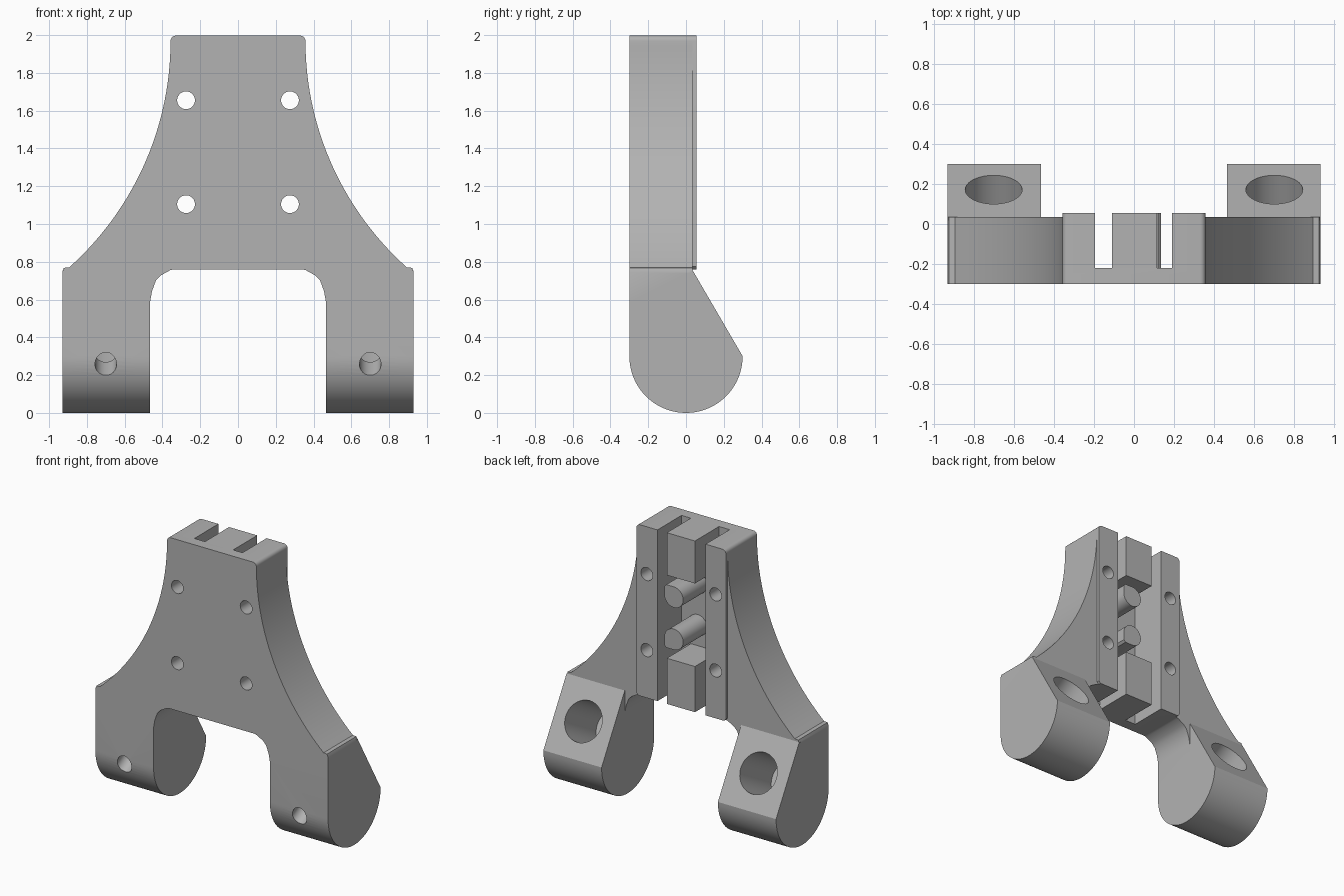
import bpy, bmesh
from math import cos, sin, pi, sqrt, atan2
from mathutils import Matrix, Vector

if "Cube" in bpy.data.objects:
    bpy.data.objects.remove(bpy.data.objects["Cube"])

grey = bpy.data.materials.new("plain grey")
grey.use_nodes = True
COLOUR = (0.45, 0.45, 0.45, 1)
grey.diffuse_color = COLOUR
grey.node_tree.nodes["Principled BSDF"].inputs["Base Color"].default_value = COLOUR


def finish(name, bm):
    bmesh.ops.recalc_face_normals(bm, faces=bm.faces)
    mesh = bpy.data.meshes.new(name)
    bm.to_mesh(mesh)
    bm.free()
    mesh.materials.append(grey)
    obj = bpy.data.objects.new(name, mesh)
    bpy.context.collection.objects.link(obj)
    return obj


def extrude(name, points, axis, lo, hi):
    """Extrude a closed outline along x (points are y, z) or y (points are x, z)."""
    bm = bmesh.new()
    place = (lambda a, b: (lo, a, b)) if axis == "x" else (lambda a, b: (a, lo, b))
    face = bm.faces.new([bm.verts.new(place(a, b)) for a, b in points])
    new = bmesh.ops.extrude_face_region(bm, geom=[face])["geom"]
    step = Vector((hi - lo, 0, 0)) if axis == "x" else Vector((0, hi - lo, 0))
    bmesh.ops.translate(bm, vec=step, verts=[v for v in new if isinstance(v, bmesh.types.BMVert)])
    return finish(name, bm)


def box(name, x, y, z):
    return extrude(name, [(x[0], z[0]), (x[1], z[0]), (x[1], z[1]), (x[0], z[1])], "y", *y)


def cylinder(name, start, end, radius):
    bm = bmesh.new()
    a, b = Vector(start), Vector(end)
    turn = (b - a).to_track_quat("Z", "Y").to_matrix().to_4x4()
    bmesh.ops.create_cone(bm, cap_ends=True, segments=48, radius1=radius, radius2=radius,
                          depth=(b - a).length, matrix=Matrix.Translation((a + b) / 2) @ turn)
    return finish(name, bm)


def arc(cx, cz, r, a0, a1, n):
    return [(cx + r * cos(a0 + (a1 - a0) * i / n), cz + r * sin(a0 + (a1 - a0) * i / n))
            for i in range(n + 1)]


def mirrored(half):
    return half + [(-x, z) for x, z in reversed(half)]


def combine(target, other, operation):
    mod = target.modifiers.new(operation, "BOOLEAN")
    mod.operation, mod.solver, mod.object = operation, "EXACT", other
    bpy.context.view_layer.objects.active = target
    bpy.ops.object.modifier_apply(modifier=mod.name)
    bpy.data.objects.remove(other)


# Flared plate: rounded top, concave flanks, two feet, rounded arch
R = 1.609
sweep = atan2(1.2, sqrt(R * R - 1.2 * 1.2))
half = arc(0.33, 1.97, 0.027, pi / 2, 0, 5)
half += arc(0.357 + R, 1.97, R, pi + 0.02, pi + sweep, 28)
half += [(0.922, 0.768), (0.93, 0.745), (0.93, 0.3), (0.465, 0.3), (0.465, 0.59)]
half += [(0.455, 0.645), (0.435, 0.7), (0.41, 0.727), (0.36, 0.755), (0.34, 0.76)]
bracket = extrude("bracket", mirrored(half), "y", -0.3, 0.035)

# Raised rail down the back
rail = arc(0.33, 1.97, 0.027, pi / 2, 0, 5) + [(0.357, 0.775), (0.342, 0.76)]
combine(bracket, extrude("rail", mirrored(rail), "y", -0.25, 0.055), "UNION")

# Round-bottomed feet with a slanted back
foot = arc(0, 0.3, 0.3, pi, 2 * pi, 40) + [(0.035, 0.755), (0.0, 0.74), (-0.3, 0.59)]
for lo, hi in ((0.465, 0.93), (-0.93, -0.465)):
    combine(bracket, extrude("foot", foot, "x", lo, hi), "UNION")

# Two vertical slots and the pocket between them
for x, z in (((-0.195, -0.11), (0.5, 2.2)), ((0.115, 0.19), (0.5, 2.2)),
             ((-0.15, 0.15), (1.09, 1.69))):
    combine(bracket, box("cutter", x, (-0.22, 0.2), z), "DIFFERENCE")

# Bolt holes, and slanted counterbored holes in the feet
nd = Vector((0, 0.871, 0.491))
for s in (-1, 1):
    for z in (1.105, 1.655):
        combine(bracket, cylinder("cutter", (s * 0.275, -0.5, z), (s * 0.275, 0.3, z), 0.047), "DIFFERENCE")
    mouth = Vector((s * 0.7, 0.17, 0.52))
    combine(bracket, cylinder("cutter", mouth - nd * 0.41, mouth + nd * 0.3, 0.142), "DIFFERENCE")
    combine(bracket, cylinder("cutter", mouth - nd * 0.8, mouth - nd * 0.3, 0.057), "DIFFERENCE")

# Pegs in the pocket, each with one squared corner facing away from the other
pegs = []
for name, z, up in (("upper_peg", 1.545, 1), ("lower_peg", 1.24, -1)):
    shape = [(x, z + up * h) for x, h in arc(0.06, 0, 0.075, pi / 2, 2 * pi, 30) + [(0.135, 0.06), (0.12, 0.075)]]
    pegs.append(extrude(name, shape, "y", -0.23, 0.054))

# Smooth curved faces, keep edges sharp
for obj in [bracket] + pegs:
    bpy.ops.object.select_all(action="DESELECT")
    obj.select_set(True)
    bpy.context.view_layer.objects.active = obj
    bpy.ops.object.shade_smooth_by_angle(angle=0.45)
